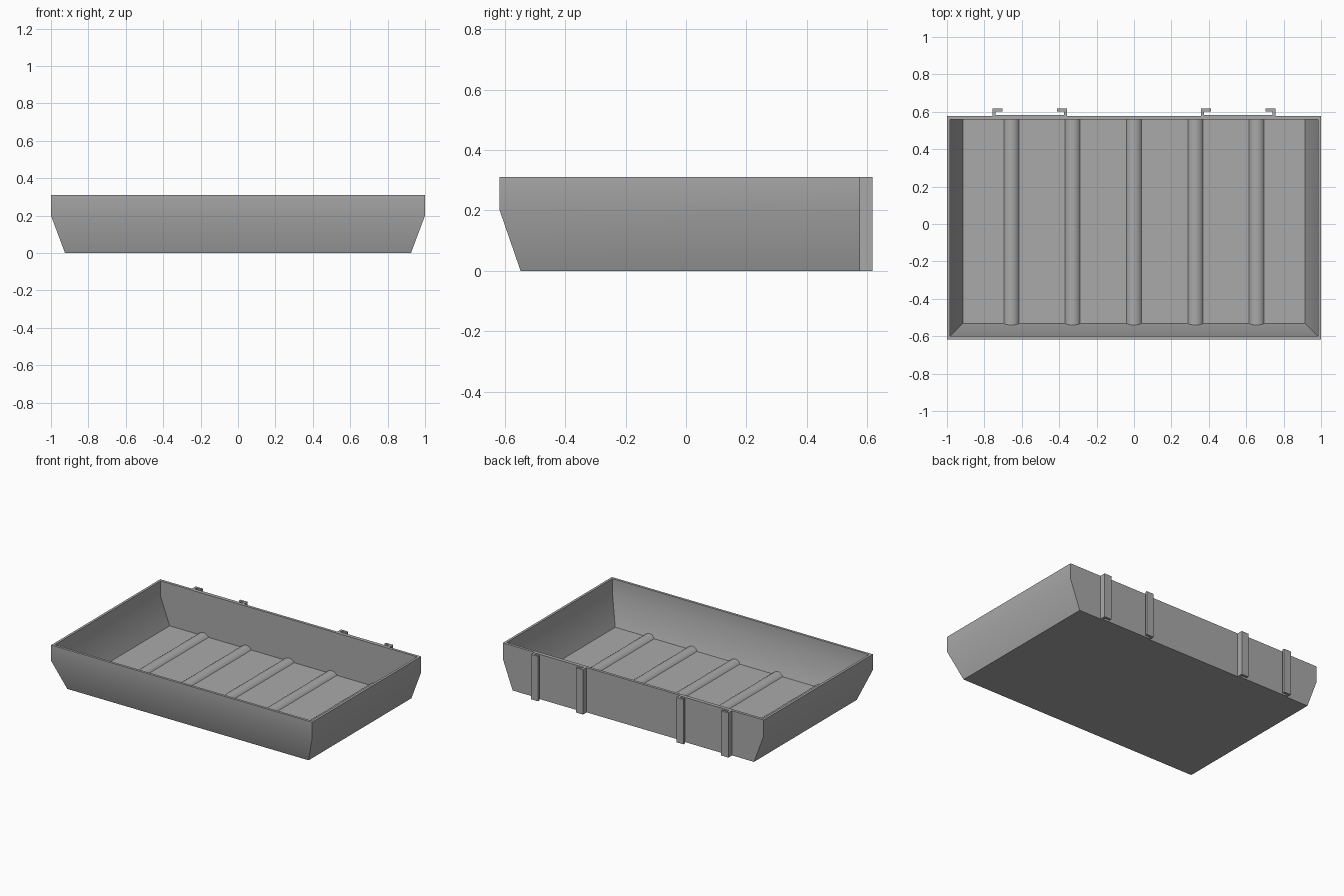
import bpy, bmesh, math

cube = bpy.data.objects.get("Cube")
if cube:
    bpy.data.objects.remove(cube, do_unlink=True)

GREY = (0.40, 0.40, 0.40, 1.0)
mat = bpy.data.materials.new("plain_grey")
mat.use_nodes = True
mat.diffuse_color = GREY
mat.node_tree.nodes["Principled BSDF"].inputs["Base Color"].default_value = GREY

TOP, KINK, FLOOR = 0.31, 0.2, 0.017
BACK_OUT, BACK_IN = 0.577, 0.558


def finish(name, bm):
    bmesh.ops.recalc_face_normals(bm, faces=bm.faces)
    mesh = bpy.data.meshes.new(name)
    bm.to_mesh(mesh)
    bm.free()
    mesh.materials.append(mat)
    obj = bpy.data.objects.new(name, mesh)
    bpy.context.collection.objects.link(obj)
    bpy.ops.object.select_all(action='DESELECT')
    obj.select_set(True)
    bpy.context.view_layer.objects.active = obj
    bpy.ops.object.shade_smooth_by_angle(angle=math.radians(30))
    return obj


def prism(name, profile, offset):
    """Extrude a closed 3D profile along an offset."""
    bm = bmesh.new()
    face = bm.faces.new([bm.verts.new(p) for p in profile])
    ext = bmesh.ops.extrude_face_region(bm, geom=[face], use_keep_orig=True)
    moved = [g for g in ext["geom"] if isinstance(g, bmesh.types.BMVert)]
    bmesh.ops.translate(bm, verts=moved, vec=offset)
    return finish(name, bm)


# Tray shell: rings from the outer base, up over the rim and down to the floor
rings = [  # half width, front y, back y, z
    (0.925, -0.548, BACK_OUT, 0),
    (1.0, -0.617, BACK_OUT, KINK),
    (1.0, -0.617, BACK_OUT, TOP),
    (0.983, -0.600, BACK_IN, TOP),
    (0.983, -0.600, BACK_IN, KINK),
    (0.915, -0.532, BACK_IN, FLOOR),
]
bm = bmesh.new()
loops = [[bm.verts.new(p) for p in ((-w, f, z), (w, f, z), (w, b, z), (-w, b, z))]
         for w, f, b, z in rings]
for low, high in zip(loops, loops[1:]):
    for i in range(4):
        j = (i + 1) % 4
        bm.faces.new((low[i], low[j], high[j], high[i]))
bm.faces.new(loops[0])
bm.faces.new(loops[-1])
finish("tray_shell", bm)

# Rounded floor ribs running front to back
HALF, RISE, STEPS = 0.04, 0.022, 12
radius = (HALF ** 2 + RISE ** 2) / (2 * RISE)
sweep = math.asin(HALF / radius)
for n in range(5):
    cx = (n - 2) * 0.328
    arc = []
    for k in range(STEPS + 1):
        a = sweep * (2 * k / STEPS - 1)
        arc.append((cx + radius * math.sin(a), -0.541,
                    FLOOR + RISE - radius * (1 - math.cos(a))))
    prism(f"floor_rib_{n + 1}", arc, (0, BACK_IN + 0.545, 0))

# Rear mounting channels: a thin plate with two inward hooks on each side
for side, label in ((1, "left"), (-1, "right")):
    plate = [(side * x, y, 0) for x, y in
             ((0.36, 0.574), (0.755, 0.574), (0.755, 0.584), (0.36, 0.584))]
    prism(f"{label}_back_plate", plate, (0, 0, TOP))
    for edge, turn, part in ((0.358, 1, "inner"), (0.757, -1, "outer")):
        hook = [(side * (edge + turn * dx), y, 0) for dx, y in
                ((0, 0.575), (0.017, 0.575), (0.017, 0.602),
                 (0.055, 0.602), (0.055, 0.617), (0, 0.617))]
        prism(f"{label}_{part}_hook", hook, (0, 0, TOP))
